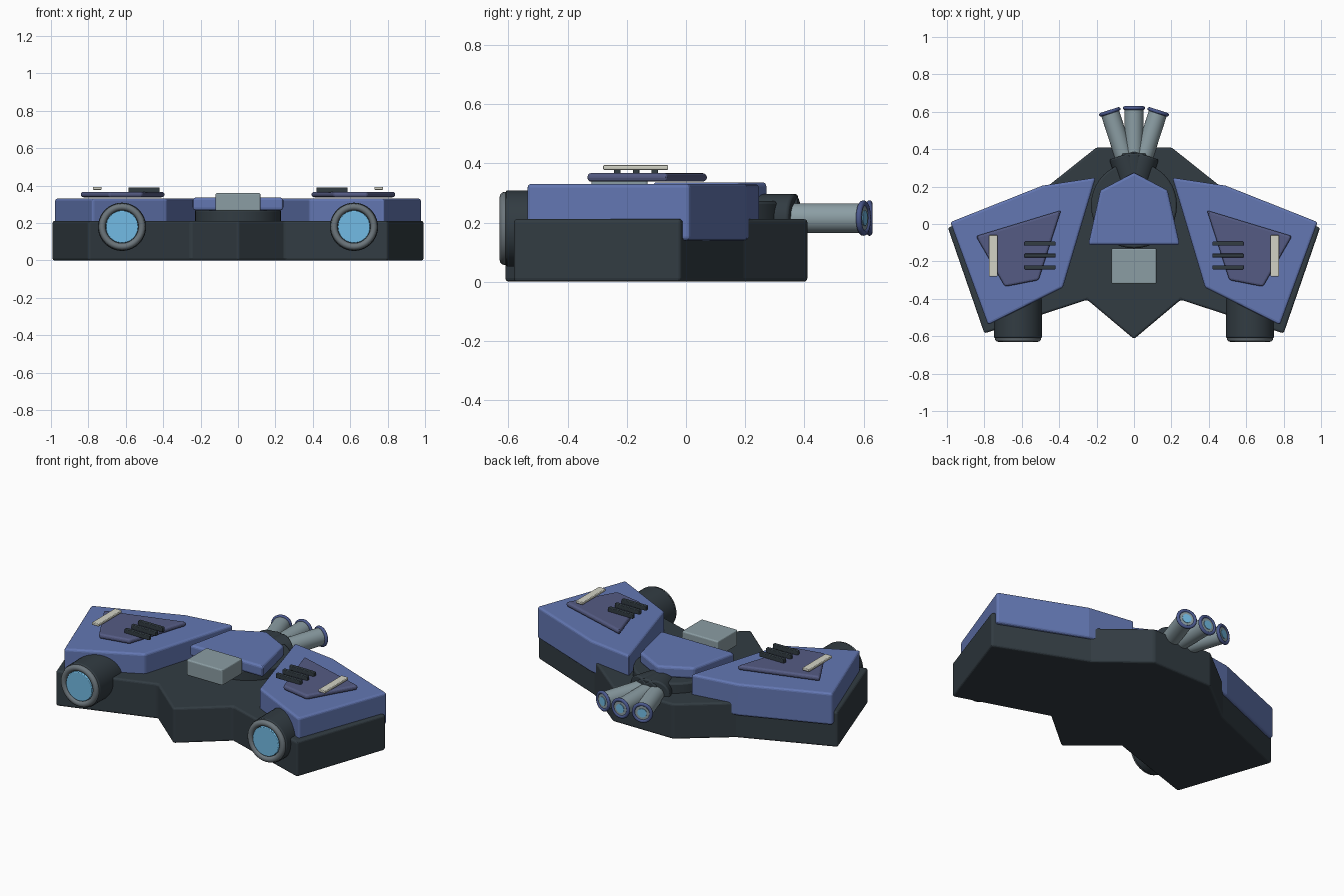
import bpy, bmesh, math
from mathutils import Vector

if "Cube" in bpy.data.objects:
    bpy.data.objects.remove(bpy.data.objects["Cube"])


def material(name, r, g, b):
    m = bpy.data.materials.new(name)
    m.diffuse_color = (r, g, b, 1)
    m.use_nodes = True
    m.node_tree.nodes["Principled BSDF"].inputs["Base Color"].default_value = m.diffuse_color
    return m


DARK = material("dark_metal", 0.032, 0.045, 0.055)
BLUE = material("blue_paint", 0.125, 0.185, 0.45)
PANEL = material("panel_blue", 0.09, 0.105, 0.23)
TRIM = material("trim_blue", 0.07, 0.10, 0.27)
GREY = material("light_metal", 0.26, 0.34, 0.37)
RING = material("ring_metal", 0.15, 0.18, 0.20)
WHITE = material("white", 0.65, 0.65, 0.56)
GLOW = material("glow_blue", 0.17, 0.50, 0.78)


def prism(name, outline, z0, z1, mat, bevel=0.01):
    """Extrude a plan outline between two heights and round its edges."""
    bm = bmesh.new()
    base = bm.faces.new([bm.verts.new((x, y, z0)) for x, y in outline])
    new = bmesh.ops.extrude_face_region(bm, geom=[base])["geom"]
    bmesh.ops.translate(bm, vec=(0, 0, z1 - z0),
                        verts=[v for v in new if isinstance(v, bmesh.types.BMVert)])
    bmesh.ops.recalc_face_normals(bm, faces=bm.faces)
    me = bpy.data.meshes.new(name)
    bm.to_mesh(me)
    bm.free()
    ob = bpy.data.objects.new(name, me)
    bpy.context.collection.objects.link(ob)
    me.materials.append(mat)
    mod = ob.modifiers.new("bevel", 'BEVEL')
    mod.width, mod.segments = bevel, 3
    return ob


def box(name, x0, x1, y0, y1, z0, z1, mat, bevel=0.006):
    return prism(name, [(x0, y0), (x1, y0), (x1, y1), (x0, y1)], z0, z1, mat, bevel)


def finish(name, mat, rot):
    ob = bpy.context.object
    ob.name = name
    ob.rotation_euler = rot
    ob.data.materials.append(mat)
    bpy.ops.object.shade_smooth_by_angle(angle=math.radians(35))
    return ob


def rod(name, a, b, r, mat, bevel=0.0):
    """Cylinder between two points."""
    a, b = Vector(a), Vector(b)
    bpy.ops.mesh.primitive_cylinder_add(vertices=40, radius=r, depth=(b - a).length,
                                        location=(a + b) / 2)
    ob = finish(name, mat, (b - a).to_track_quat('Z', 'Y').to_euler())
    if bevel:
        mod = ob.modifiers.new("bevel", 'BEVEL')
        mod.width, mod.segments = bevel, 2
    return ob


def ring(name, at, direction, major, minor, mat):
    bpy.ops.mesh.primitive_torus_add(major_radius=major, minor_radius=minor, location=at,
                                     major_segments=40, minor_segments=12)
    return finish(name, mat, Vector(direction).to_track_quat('Z', 'Y').to_euler())


def mirrored(half):
    """Complete a symmetric outline from its +x half, front-to-back."""
    return half + [(-x, y) for x, y in reversed(half) if x > 0]


# Lower hull
prism("hull", mirrored([(0.2, 0.41), (0.47, 0.195), (0.995, -0.02), (0.8, -0.585),
                        (0.25, -0.405), (0, -0.615)]), 0, 0.212, DARK, 0.012)

# Turret plinth, cockpit and rear box
rod("turret_plinth", (0, 0.1, 0.2), (0, 0.1, 0.272), 0.23, DARK, 0.01)
prism("cockpit", mirrored([(0, 0.275), (0.18, 0.18), (0.245, -0.112)]),
      0.268, 0.336, BLUE, 0.014)
box("equipment_box", -0.12, 0.12, -0.32, -0.13, 0.265, 0.36, GREY, 0.008)

for s, side in ((1, "right"), (-1, "left")):
    # Wing armour with raised panel
    wing = [(0.205, 0.248), (0.49, 0.205), (0.982, 0.01), (0.78, -0.54), (0.38, -0.34)]
    prism(side + "_wing_armour", [(s * x, y) for x, y in wing], 0.14, 0.331, BLUE, 0.013)
    panel = [(0.39, 0.073), (0.845, -0.065), (0.69, -0.335), (0.51, -0.30)]
    prism(side + "_wing_panel", [(s * x, y) for x, y in panel], 0.338, 0.367, PANEL, 0.012)

    # Vent slats and marker strip
    for i in range(3):
        y = -0.105 - i * 0.0635
        box(f"{side}_vent_slat_{i + 1}", s * 0.42, s * 0.585, y - 0.011, y + 0.011,
            0.364, 0.391, DARK, 0.004)
    box(side + "_marker_strip", s * 0.73, s * 0.775, -0.28, -0.06, 0.378, 0.394, WHITE, 0.004)

    # Thruster
    x, z = s * 0.62, 0.18
    rod(side + "_thruster_casing", (x, -0.15, z), (x, -0.61, z), 0.129, DARK, 0.008)
    ring(side + "_thruster_ring", (x, -0.612, z), (0, 1, 0), 0.106, 0.018, RING)
    rod(side + "_thruster_glow", (x, -0.58, z), (x, -0.624, z), 0.087, GLOW, 0.004)

# Three fanned gun barrels
for name, deg in (("left", -18), ("middle", 0), ("right", 18)):
    d = Vector((math.sin(math.radians(deg)), math.cos(math.radians(deg)), 0))
    o = Vector((0, 0.2, 0.215))
    rod(name + "_gun_collar", o + d * 0.04, o + d * 0.178, 0.081, DARK, 0.008)
    rod(name + "_gun_barrel", o + d * 0.1, o + d * 0.424, 0.05, GREY)
    ring(name + "_muzzle_ring", o + d * 0.42, d, 0.05, 0.010, TRIM)
    rod(name + "_muzzle_glow", o + d * 0.4, o + d * 0.427, 0.026, GLOW)
